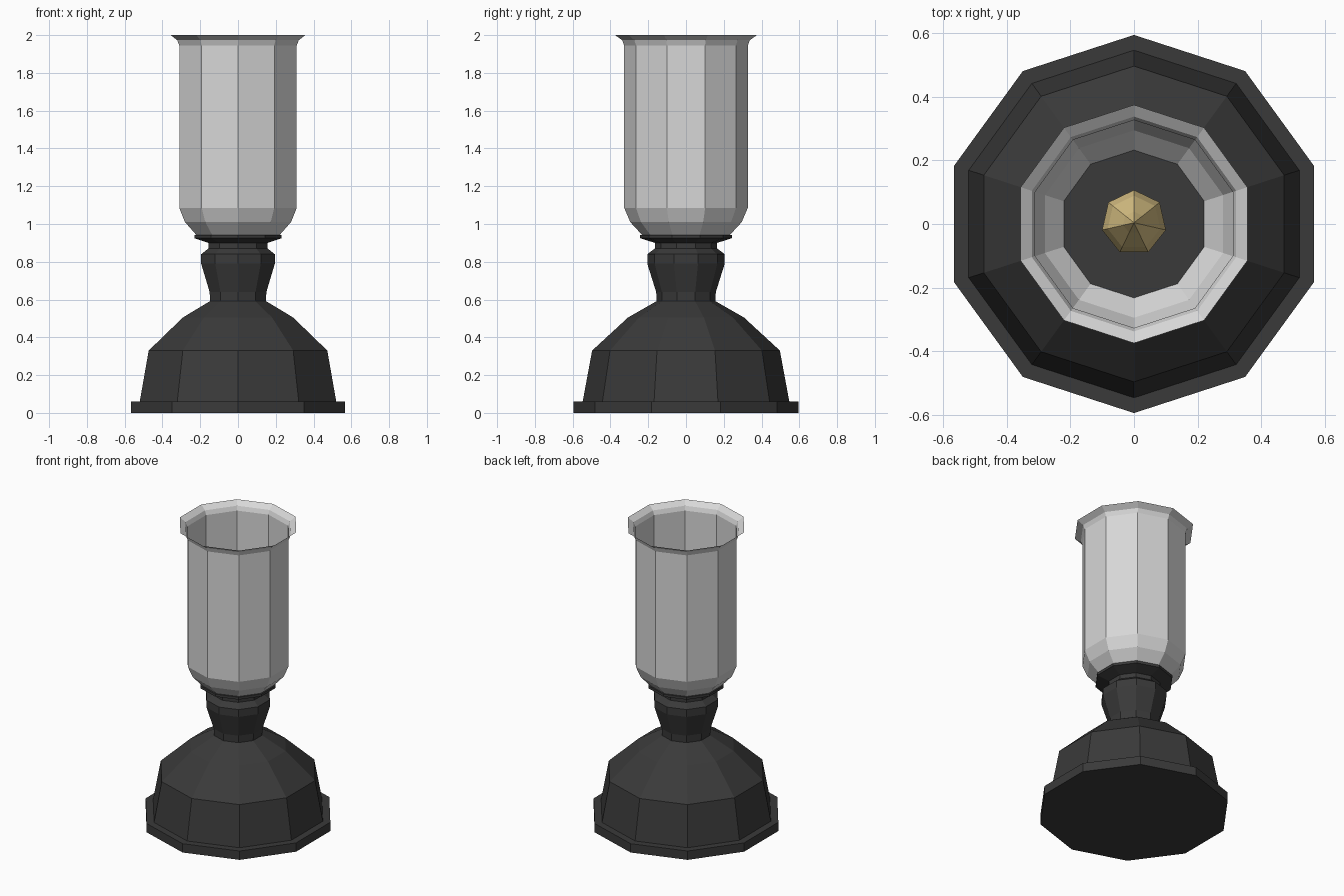
import bpy, bmesh, math

if "Cube" in bpy.data.objects:
    bpy.data.objects.remove(bpy.data.objects["Cube"])


def material(name, rgb):
    m = bpy.data.materials.new(name)
    m.diffuse_color = (*rgb, 1)
    m.use_nodes = True
    m.node_tree.nodes["Principled BSDF"].inputs["Base Color"].default_value = m.diffuse_color
    return m


black = material("black metal", (0.042, 0.042, 0.042))
glass = material("grey glass", (0.68, 0.68, 0.68))
yellow = material("flame yellow", (0.75, 0.58, 0.25))


def lathe(name, profile, sides, mat, closed=True, y0=0.0):
    """Flat-shaded turned part from (radius, z) points, first corner facing +y."""
    bm = bmesh.new()
    rings = []
    for r, z in profile:
        if r == 0:
            rings.append([bm.verts.new((0, y0, z))] * sides)
            continue
        ring = []
        for i in range(sides):
            a = math.pi / 2 + i * math.tau / sides
            ring.append(bm.verts.new((r * math.cos(a), y0 + r * math.sin(a), z)))
        rings.append(ring)
    for lo, hi in zip(rings, rings[1:]):
        for i in range(sides):
            j = (i + 1) % sides
            bm.faces.new(list(dict.fromkeys((lo[i], lo[j], hi[j], hi[i]))))
    if closed:
        for ring in (rings[0], rings[-1]):
            if ring[0] is not ring[1]:
                bm.faces.new(ring)
        bmesh.ops.recalc_face_normals(bm, faces=bm.faces)
    me = bpy.data.meshes.new(name)
    bm.to_mesh(me)
    bm.free()
    me.materials.append(mat)
    ob = bpy.data.objects.new(name, me)
    bpy.context.collection.objects.link(ob)
    return ob


# Stepped base and dome
lathe("base", [(0.595, 0), (0.595, 0.06), (0.547, 0.06), (0.497, 0.33),
               (0.307, 0.505), (0.155, 0.592)], 10, black)
# Neck, collar and dish holding the glass
lathe("neck", [(0.155, 0.585), (0.158, 0.64), (0.205, 0.79), (0.205, 0.84),
               (0.165, 0.87), (0.165, 0.90), (0.243, 0.925), (0.243, 0.942)], 10, black)
# Open glass chimney with flared rim
lathe("glass_chimney", [(0.226, 0.935), (0.295, 1.01), (0.327, 1.085), (0.327, 1.945),
                        (0.338, 1.973), (0.375, 2.0)], 10, glass, closed=False)
# Flame inside the chimney
lathe("flame", [(0.05, 0.94), (0.103, 1.06), (0.085, 1.15), (0.035, 1.27), (0, 1.38)],
      7, yellow, y0=0.004)
